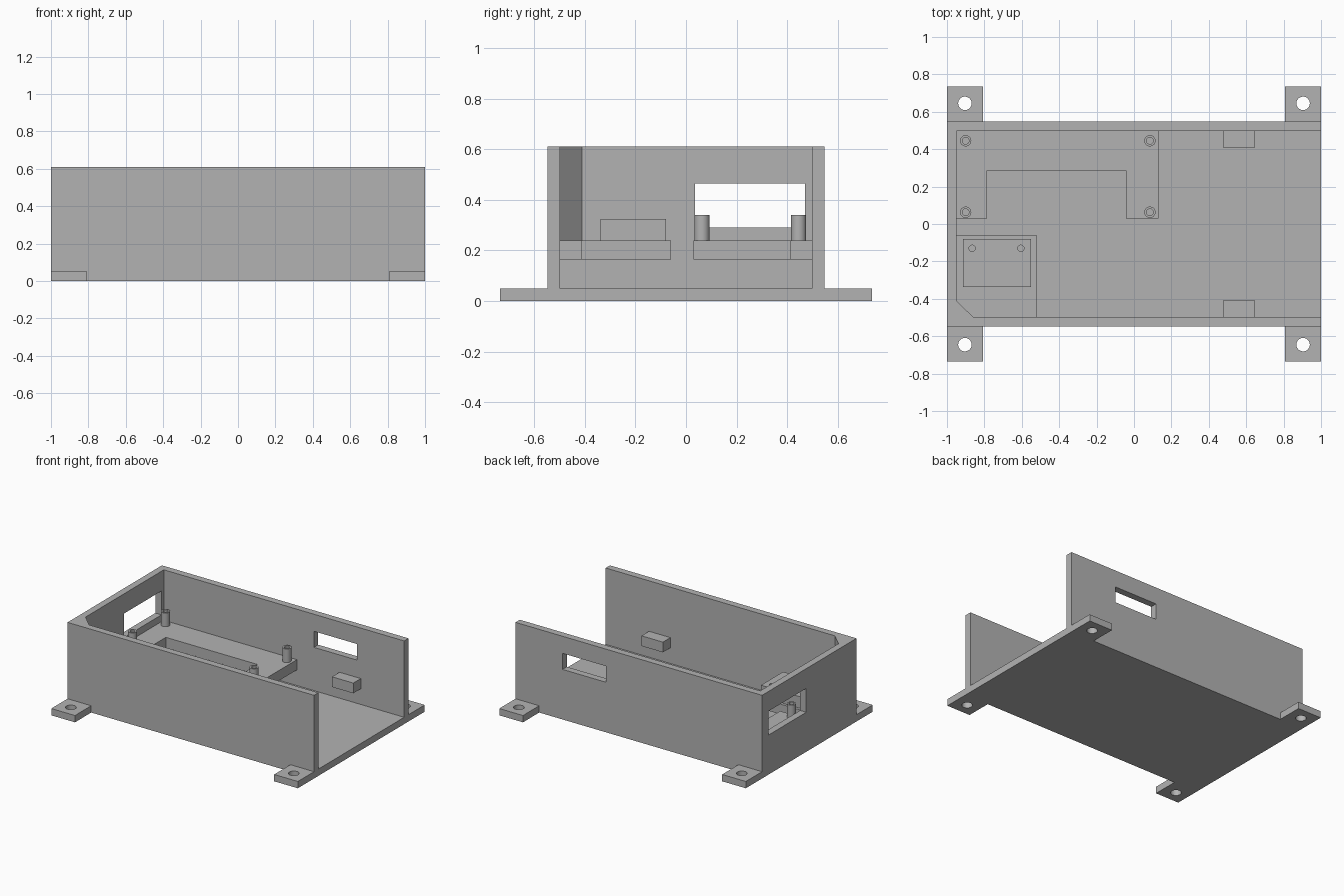
import bpy, bmesh, math

if "Cube" in bpy.data.objects:
    bpy.data.objects.remove(bpy.data.objects["Cube"])

grey = bpy.data.materials.new("plain grey")
grey.diffuse_color = (0.45, 0.45, 0.45, 1)
grey.use_nodes = True
grey.node_tree.nodes["Principled BSDF"].inputs["Base Color"].default_value = grey.diffuse_color


def finish(name, bm):
    bmesh.ops.recalc_face_normals(bm, faces=bm.faces)
    me = bpy.data.meshes.new(name)
    bm.to_mesh(me)
    bm.free()
    me.materials.append(grey)
    ob = bpy.data.objects.new(name, me)
    bpy.context.collection.objects.link(ob)
    return ob


def prism(name, outline, z0, z1):
    """Extrude a flat outline from z0 up to z1."""
    bm = bmesh.new()
    face = bm.faces.new([bm.verts.new((x, y, z0)) for x, y in outline])
    top = bmesh.ops.extrude_face_region(bm, geom=[face])["geom"]
    verts = [v for v in top if isinstance(v, bmesh.types.BMVert)]
    bmesh.ops.translate(bm, vec=(0, 0, z1 - z0), verts=verts)
    return finish(name, bm)


def box(name, x0, x1, y0, y1, z0, z1):
    return prism(name, [(x0, y0), (x1, y0), (x1, y1), (x0, y1)], z0, z1)


def cylinder(name, x, y, r, z0, z1, n=32):
    ring = [(x + r * math.cos(2 * math.pi * i / n), y + r * math.sin(2 * math.pi * i / n))
            for i in range(n)]
    return prism(name, ring, z0, z1)


def cut(ob, cutters):
    """Subtract cutters, apply, then discard them."""
    for c in cutters:
        m = ob.modifiers.new("cut", 'BOOLEAN')
        m.operation, m.solver, m.object = 'DIFFERENCE', 'EXACT', c
        c.hide_render = True
    bpy.context.view_layer.update()
    dg = bpy.context.evaluated_depsgraph_get()
    me = bpy.data.meshes.new_from_object(ob.evaluated_get(dg))
    ob.modifiers.clear()
    ob.data = me
    for c in cutters:
        bpy.data.objects.remove(c)


def smooth(ob):
    bpy.ops.object.select_all(action='DESELECT')
    bpy.context.view_layer.objects.active = ob
    ob.select_set(True)
    bpy.ops.object.shade_smooth_by_angle(angle=math.radians(30))


W, IN, F, TOP = 0.547, 0.497, 0.05, 0.61   # half depth, inner half depth, floor, rim
SHELF0, SHELF1 = 0.165, 0.24               # shelf underside and top
LEFT = -0.95                               # inside of the end wall

# Floor plate with four mounting feet
quarter = [(1, 0.735), (0.808, 0.735), (0.808, W)]
back = quarter + [(-x, y) for x, y in reversed(quarter)]
floor = prism("floor_plate", back + [(x, -y) for x, y in reversed(back)], 0, F)
cut(floor, [cylinder("hole", sx * 0.904, sy * 0.645, 0.036, -0.1, 0.2)
            for sx in (-1, 1) for sy in (-1, 1)])
smooth(floor)

# Three walls, open at the right end, with two windows
walls = prism("walls", [(1, -W), (1, -IN), (LEFT, -IN), (LEFT, IN),
                        (1, IN), (1, W), (-1, W), (-1, -W)], F, TOP)
cut(walls, [box("end_window", -1.1, -0.9, 0.035, 0.47, 0.29, 0.465),
            box("back_window", 0.268, 0.618, 0.4, 0.65, 0.367, 0.485)])

# Filled corner above the small shelf
prism("corner_fillet", [(LEFT, -IN), (-0.86, -IN), (LEFT, -0.41)], SHELF0, TOP)

# Notched shelf with four hollow posts
prism("board_shelf", [(LEFT, 0.03), (-0.785, 0.03), (-0.785, 0.285), (-0.042, 0.285),
                      (-0.042, 0.03), (0.13, 0.03), (0.13, IN), (LEFT, IN)], SHELF0, SHELF1)
for x in (-0.9, 0.085):
    for y in (0.063, 0.445):
        post = cylinder("board_post", x, y, 0.03, SHELF1, 0.34)
        cut(post, [cylinder("hole", x, y, 0.018, SHELF1 + 0.005, 0.4)])
        smooth(post)

# Small shelf with a drilled block
box("small_shelf", LEFT, -0.52, -IN, -0.06, SHELF0, SHELF1)
block = box("drilled_block", -0.915, -0.552, -0.337, -0.08, SHELF1, 0.325)
cut(block, [cylinder("hole", x, -0.13, 0.017, SHELF1 + 0.005, 0.4) for x in (-0.865, -0.605)])
smooth(block)

# Support lugs on the long walls
for s in (-1, 1):
    y0, y1 = sorted((s * 0.41, s * IN))
    box("wall_lug", 0.475, 0.648, y0, y1, SHELF0, SHELF1)
